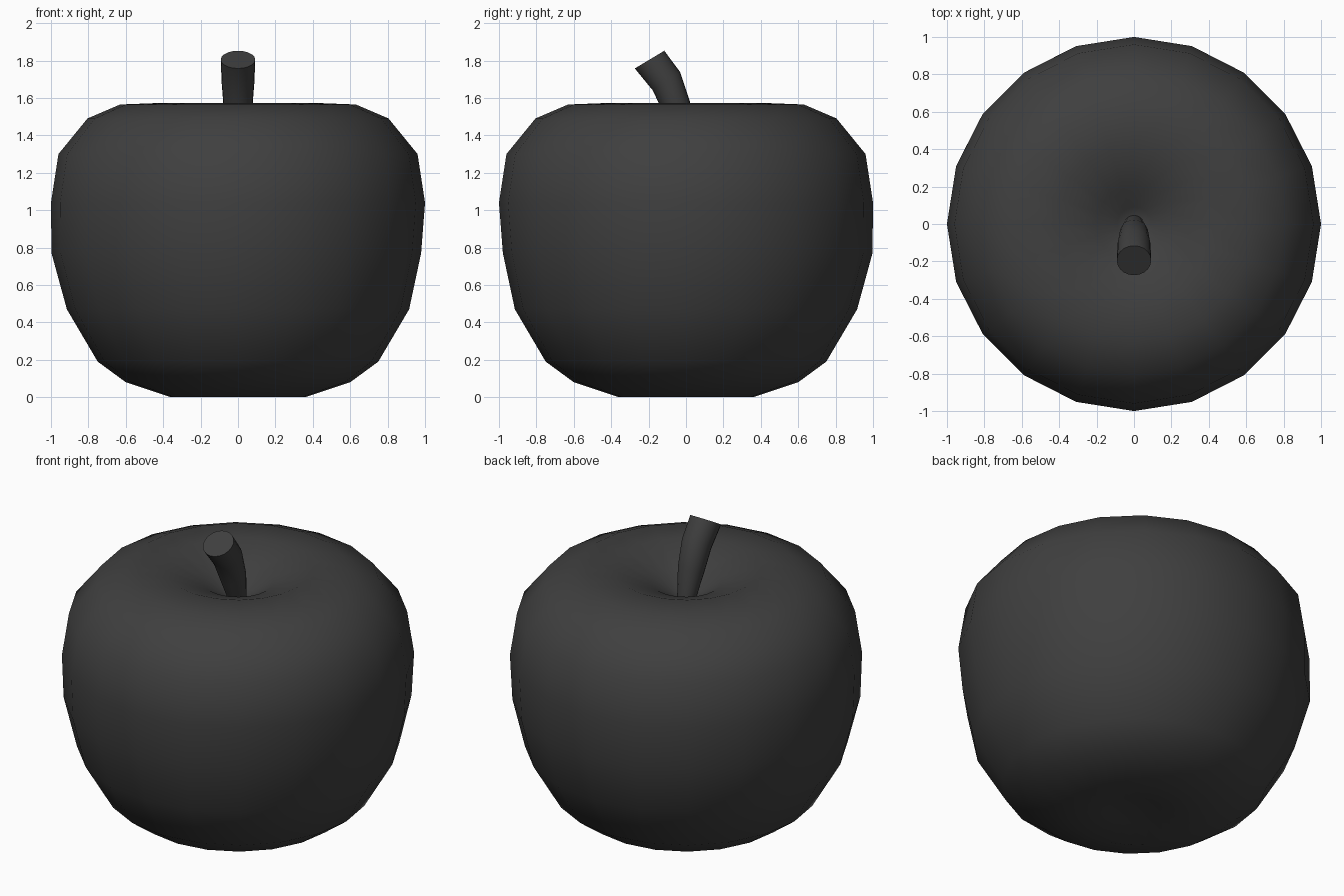
import bpy, bmesh, math
from mathutils import Vector

if "Cube" in bpy.data.objects:
    bpy.data.objects.remove(bpy.data.objects["Cube"])

dark = bpy.data.materials.new("dark_skin")
dark.diffuse_color = (0.05, 0.05, 0.05, 1)
dark.use_nodes = True
dark.node_tree.nodes["Principled BSDF"].inputs["Base Color"].default_value = dark.diffuse_color


def ring(bm, centre, u, v, r, n):
    return [bm.verts.new(Vector(centre) + r * (math.cos(a) * u + math.sin(a) * v))
            for a in (2 * math.pi * i / n for i in range(n))]


def loft(bm, rings):
    for a, b in zip(rings, rings[1:]):
        n = len(a)
        for i in range(n):
            j = (i + 1) % n
            bm.faces.new((a[i], a[j], b[j], b[i]))


def fan(bm, loop, tip, flip):
    p = bm.verts.new(tip)
    for a, b in zip(loop, loop[1:] + loop[:1]):
        bm.faces.new((b, a, p) if flip else (a, b, p))


def finish(bm, name, angle):
    mesh = bpy.data.meshes.new(name)
    bm.to_mesh(mesh)
    bm.free()
    ob = bpy.data.objects.new(name, mesh)
    bpy.context.collection.objects.link(ob)
    mesh.materials.append(dark)
    bpy.ops.object.select_all(action='DESELECT')
    ob.select_set(True)
    bpy.context.view_layer.objects.active = ob
    bpy.ops.object.shade_smooth_by_angle(angle=math.radians(angle))


X, Y = Vector((1, 0, 0)), Vector((0, 1, 0))

# Fruit body: lathed profile (radius, height, sideways shift), dimpled at both ends
profile = [(0.15, 0.02, 0), (0.36, 0, 0), (0.60, 0.08, 0), (0.75, 0.19, 0),
           (0.915, 0.47, 0), (0.988, 0.77, 0.009), (1.0, 1.04, 0), (0.96, 1.30, 0),
           (0.805, 1.49, 0), (0.63, 1.565, 0), (0.42, 1.573, 0), (0.20, 1.49, 0),
           (0.09, 1.42, 0)]
bm = bmesh.new()
rings = [ring(bm, (-s, s, z), X, Y, r, 20) for r, z, s in profile]
loft(bm, rings)
fan(bm, rings[0], (0, 0, 0.04), True)
fan(bm, rings[-1], (0, 0, 1.38), False)
finish(bm, "fruit_body", 60)

# Stem: bent, flaring round stalk (y, z, radius, lean towards the front in degrees)
bm = bmesh.new()
rings = []
for y, z, r, lean in [(0, 1.37, 0.05, 8), (-0.05, 1.55, 0.077, 23),
                      (-0.105, 1.69, 0.088, 34), (-0.195, 1.805, 0.092, 31)]:
    t = math.radians(lean)
    rings.append(ring(bm, (0, y, z), X, Vector((0, math.cos(t), math.sin(t))), r, 20))
loft(bm, rings)
bm.faces.new(rings[0][::-1])
bm.faces.new(rings[-1])
finish(bm, "stem", 40)
